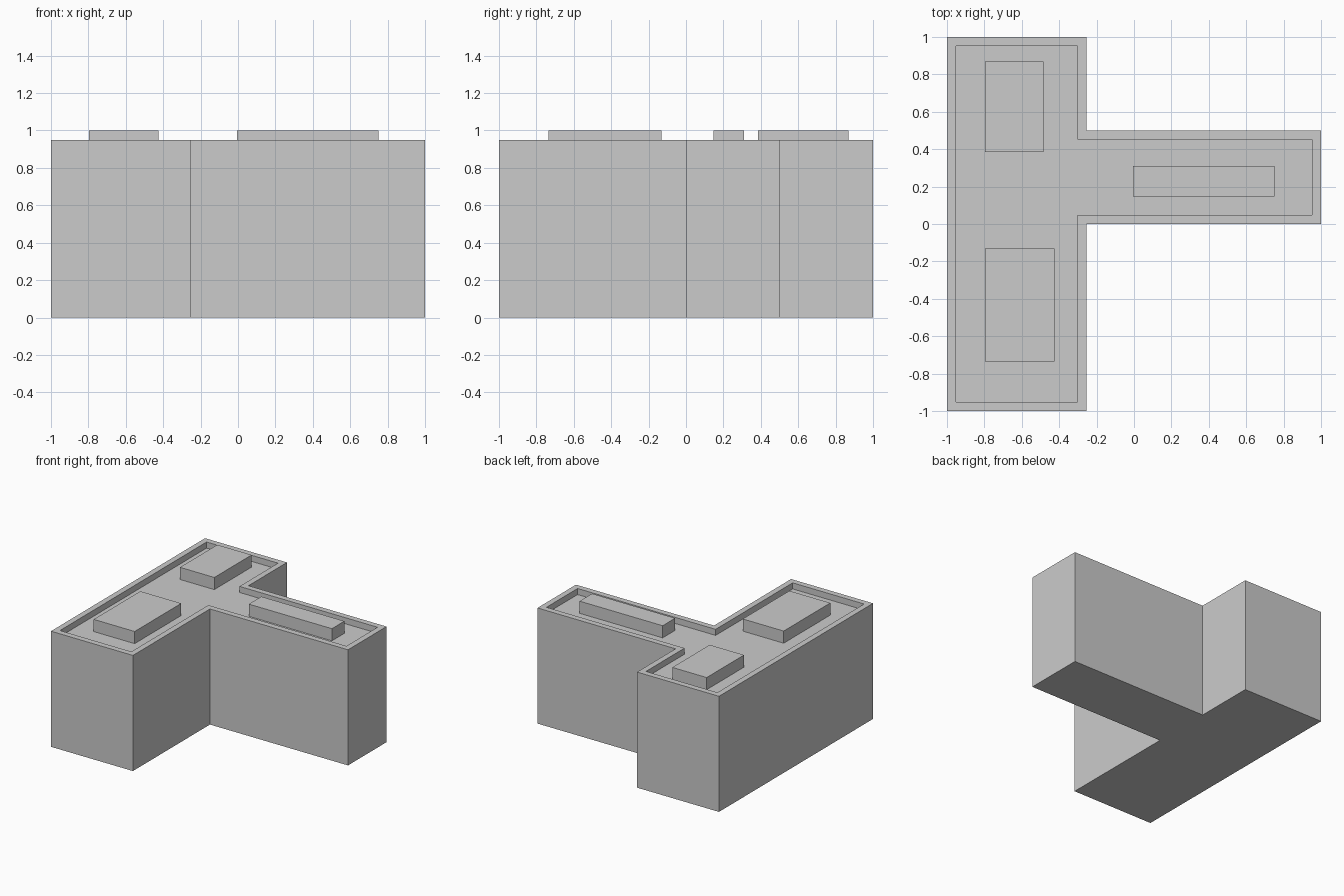
import bpy
import bmesh

if "Cube" in bpy.data.objects:
    bpy.data.objects.remove(bpy.data.objects["Cube"])

WALL_TOP = 0.95
DECK = 0.90
RIM = 0.048


def finish(bm, name):
    bmesh.ops.recalc_face_normals(bm, faces=bm.faces)
    mesh = bpy.data.meshes.new(name)
    bm.to_mesh(mesh)
    bm.free()
    obj = bpy.data.objects.new(name, mesh)
    bpy.context.collection.objects.link(obj)
    return obj


def prism(outline, z0, z1):
    """Closed prism from a counter-clockwise outline; returns bmesh and its top face."""
    bm = bmesh.new()
    bottom = bm.faces.new([bm.verts.new((x, y, z0)) for x, y in outline])
    geom = bmesh.ops.extrude_face_region(bm, geom=[bottom], use_keep_orig=True)["geom"]
    top = next(g for g in geom if isinstance(g, bmesh.types.BMFace))
    bmesh.ops.translate(bm, verts=list(top.verts), vec=(0, 0, z1 - z0))
    bmesh.ops.recalc_face_normals(bm, faces=bm.faces)
    return bm, top


# T-shaped building with a parapet around a sunken roof deck
footprint = [(-1, -1), (-0.255, -1), (-0.255, 0), (1, 0),
             (1, 0.5), (-0.255, 0.5), (-0.255, 1), (-1, 1)]
bm, roof = prism(footprint, 0, WALL_TOP)
bmesh.ops.inset_region(bm, faces=[roof], thickness=RIM, use_even_offset=True)
deck = bmesh.ops.extrude_discrete_faces(bm, faces=[roof])["faces"][0]
bmesh.ops.translate(bm, verts=list(deck.verts), vec=(0, 0, DECK - WALL_TOP))
finish(bm, "building_shell")

# Rooftop units standing on the deck
for name, x0, x1, y0, y1 in [
    ("roof_unit_back", -0.797, -0.485, 0.385, 0.87),
    ("roof_unit_front", -0.797, -0.425, -0.735, -0.13),
    ("roof_unit_wing", -0.005, 0.75, 0.148, 0.31),
]:
    bm, _ = prism([(x0, y0), (x1, y0), (x1, y1), (x0, y1)], DECK, 1.0)
    finish(bm, name)
